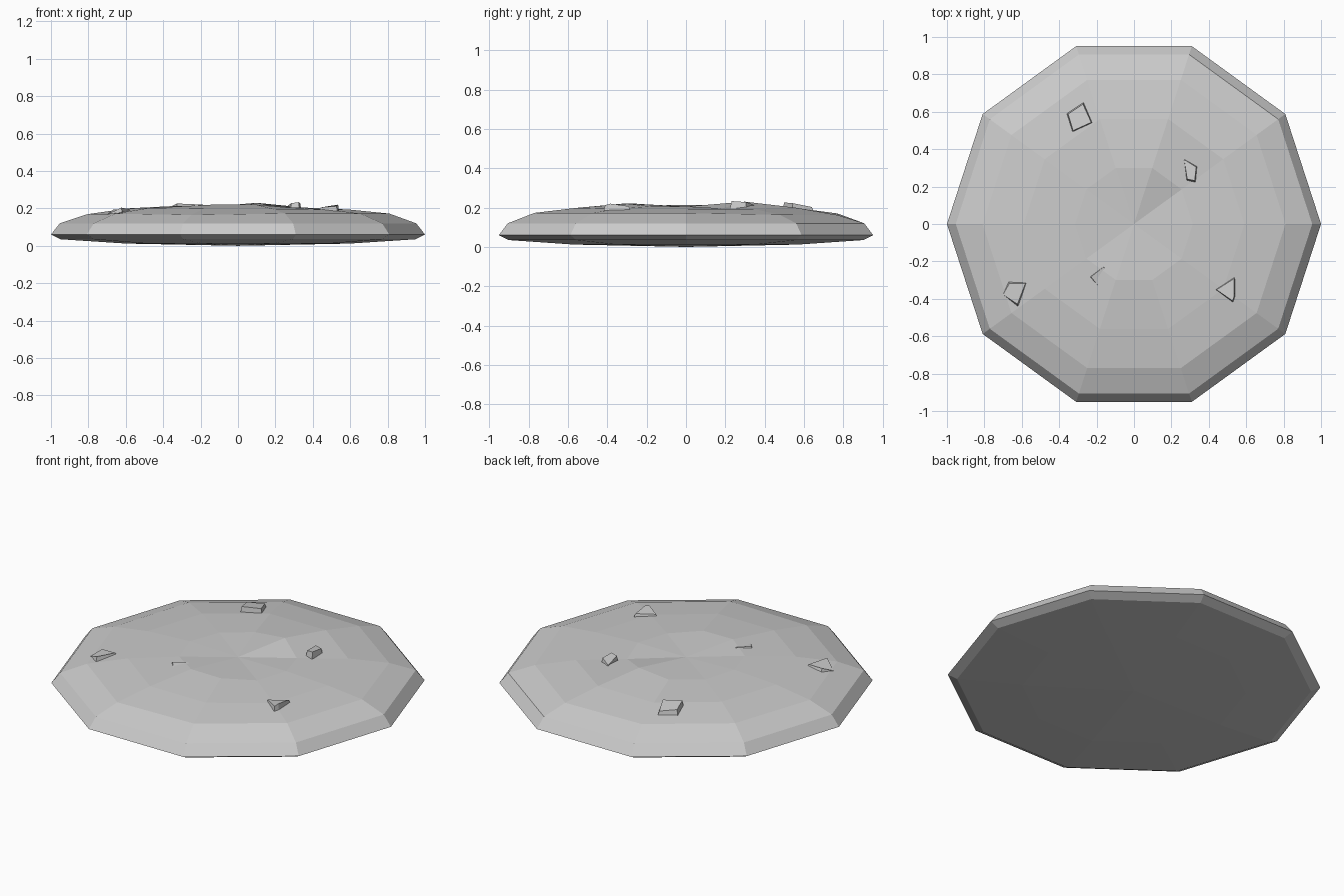
import bpy, bmesh
from math import cos, sin, radians

if "Cube" in bpy.data.objects:
    bpy.data.objects.remove(bpy.data.objects["Cube"])

SIDES = 10


def finish(name, bm):
    bmesh.ops.recalc_face_normals(bm, faces=bm.faces)
    mesh = bpy.data.meshes.new(name)
    bm.to_mesh(mesh)
    bm.free()
    obj = bpy.data.objects.new(name, mesh)
    bpy.context.collection.objects.link(obj)
    return obj


# Stone slab: ten-sided rings from the underside up to the worn top
# (radius, height, per-corner height offsets)
flat = [0] * SIDES
rings = [
    (0.60, 0.012, flat),
    (0.95, 0.035, flat),
    (1.00, 0.06, flat),
    (0.953, 0.12, flat),
    (0.81, 0.168, [0.004, -0.004, -0.006, 0.002, 0.003, 0, 0.004, -0.003, 0.005, 0.004]),
    (0.59, 0.196, [-0.002, -0.004, 0.003, 0.002, 0.005, 0.004, 0.006, 0.002, 0.002, -0.002]),
    (0.315, 0.21, [-0.004, -0.014, 0.02, 0.002, 0, 0.004, 0, 0.012, 0.01, -0.004]),
]
bm = bmesh.new()
loops = []
for r, z, offs in rings:
    loops.append([bm.verts.new((r * cos(radians(36 * i)), r * sin(radians(36 * i)), z + offs[i]))
                  for i in range(SIDES)])
bottom = bm.verts.new((0, 0, 0))
top = bm.verts.new((0, 0, 0.205))
for i in range(SIDES):
    j = (i + 1) % SIDES
    for a, b in zip(loops, loops[1:]):
        bm.faces.new((a[i], a[j], b[j], b[i]))
    bm.faces.new((bottom, loops[0][j], loops[0][i]))
    bm.faces.new((top, loops[-1][i], loops[-1][j]))
finish("stone_slab", bm)


# Loose chips: tilted four-cornered wedges sunk into the top
def chip(name, base, top_z, inset):
    bm = bmesh.new()
    cx = sum(p[0] for p in base) / 4
    cy = sum(p[1] for p in base) / 4
    low = [bm.verts.new((x, y, min(0.18, z - 0.02))) for (x, y), z in zip(base, top_z)]
    high = [bm.verts.new((x + (cx - x) * inset, y + (cy - y) * inset, z))
            for (x, y), z in zip(base, top_z)]
    bm.faces.new(low[::-1])
    bm.faces.new(high)
    for i in range(4):
        j = (i + 1) % 4
        bm.faces.new((low[i], low[j], high[j], high[i]))
    finish(name, bm)


chip("chip_back_left", [(-0.36, 0.59), (-0.27, 0.65), (-0.22, 0.54), (-0.33, 0.49)],
     [0.213, 0.203, 0.222, 0.226], 0.12)
chip("chip_back_right", [(0.26, 0.36), (0.34, 0.31), (0.33, 0.22), (0.28, 0.23)],
     [0.215, 0.228, 0.233, 0.228], 0.2)
chip("chip_centre", [(-0.25, -0.28), (-0.16, -0.21), (-0.10, -0.29), (-0.17, -0.38)],
     [0.222, 0.218, 0.205, 0.212], 0.25)
chip("chip_front_left", [(-0.71, -0.38), (-0.67, -0.31), (-0.57, -0.31), (-0.62, -0.44)],
     [0.168, 0.195, 0.196, 0.204], 0.15)
chip("chip_front_right", [(0.43, -0.35), (0.54, -0.28), (0.54, -0.39), (0.53, -0.42)],
     [0.205, 0.207, 0.22, 0.212], 0.15)
